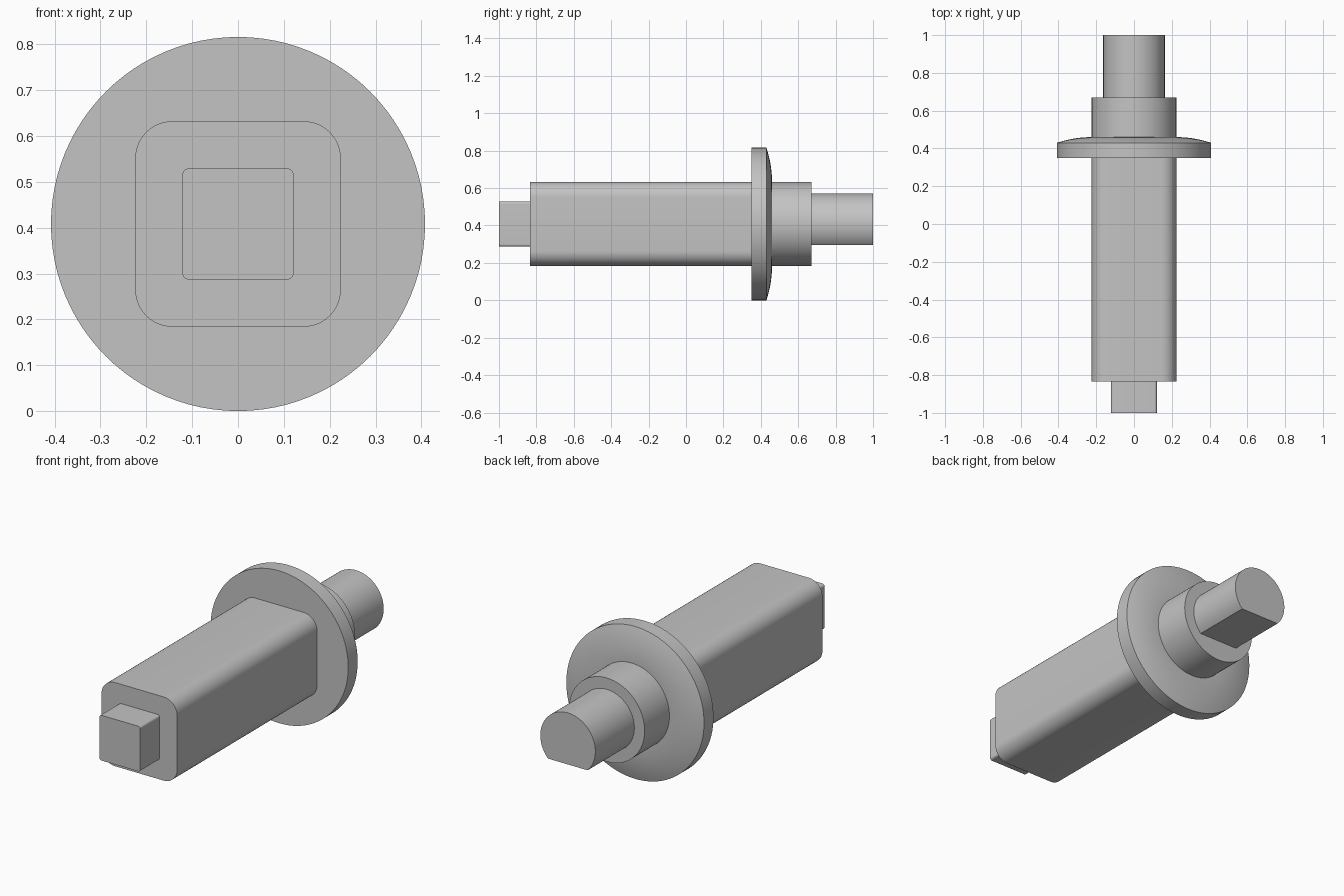
import bpy, bmesh, math

cube = bpy.data.objects.get("Cube")
if cube:
    bpy.data.objects.remove(cube, do_unlink=True)

AXIS_Z = 0.408

steel = bpy.data.materials.new("light grey metal")
steel.use_nodes = True
GREY = (0.55, 0.55, 0.55, 1)
steel.diffuse_color = GREY
steel.node_tree.nodes["Principled BSDF"].inputs["Base Color"].default_value = GREY


def circle(radius, count=96):
    return [(radius * math.cos(math.tau * i / count), radius * math.sin(math.tau * i / count))
            for i in range(count)]


def rounded_square(half, corner, steps=10):
    points = []
    for quarter, (sx, sz) in enumerate([(1, 1), (-1, 1), (-1, -1), (1, -1)]):
        for i in range(steps + 1):
            a = math.pi / 2 * (quarter + i / steps)
            points.append((sx * (half - corner) + corner * math.cos(a),
                           sz * (half - corner) + corner * math.sin(a)))
    return points


def flatted_circle(radius, flat, count=80):
    # Circle with its underside cut off at z = -flat
    start = -math.asin(flat / radius)
    sweep = math.pi - 2 * start
    return [(radius * math.cos(start + sweep * i / count), radius * math.sin(start + sweep * i / count))
            for i in range(count + 1)]


def loft(name, sections):
    # Skin a list of (y, outline) sections along the shaft axis
    bm = bmesh.new()
    rings = [[bm.verts.new((x, y, AXIS_Z + z)) for x, z in outline] for y, outline in sections]
    for a, b in zip(rings, rings[1:]):
        for i in range(len(a)):
            j = (i + 1) % len(a)
            bm.faces.new((a[i], a[j], b[j], b[i]))
    bm.faces.new(rings[0])
    bm.faces.new(rings[-1])
    bmesh.ops.recalc_face_normals(bm, faces=bm.faces)
    mesh = bpy.data.meshes.new(name)
    bm.to_mesh(mesh)
    bm.free()
    mesh.materials.append(steel)
    obj = bpy.data.objects.new(name, mesh)
    bpy.context.collection.objects.link(obj)
    bpy.ops.object.select_all(action='DESELECT')
    obj.select_set(True)
    bpy.context.view_layer.objects.active = obj
    bpy.ops.object.shade_smooth_by_angle(angle=math.radians(20))
    return obj


def prism(name, outline, y0, y1):
    return loft(name, [(y0, outline), (y1, outline)])


# Square drive end and rounded square body
prism("square_tip", rounded_square(0.121, 0.013), -1.0, -0.835)
prism("square_body", rounded_square(0.224, 0.08), -0.835, 0.35)

# Flange with a domed back
RIM, HUB = 0.408, 0.224
sections = [(0.35, circle(RIM))]
for i in range(13):
    t = 1 - i / 12
    sections.append((0.43 + 0.03 * (1 - t * t), circle(HUB + (RIM - HUB) * t)))
loft("flange", sections)

# Round collar and shaft with a flat underside
prism("collar", circle(HUB), 0.46, 0.67)
prism("flatted_shaft", flatted_circle(0.163, 0.113), 0.67, 1.0)
